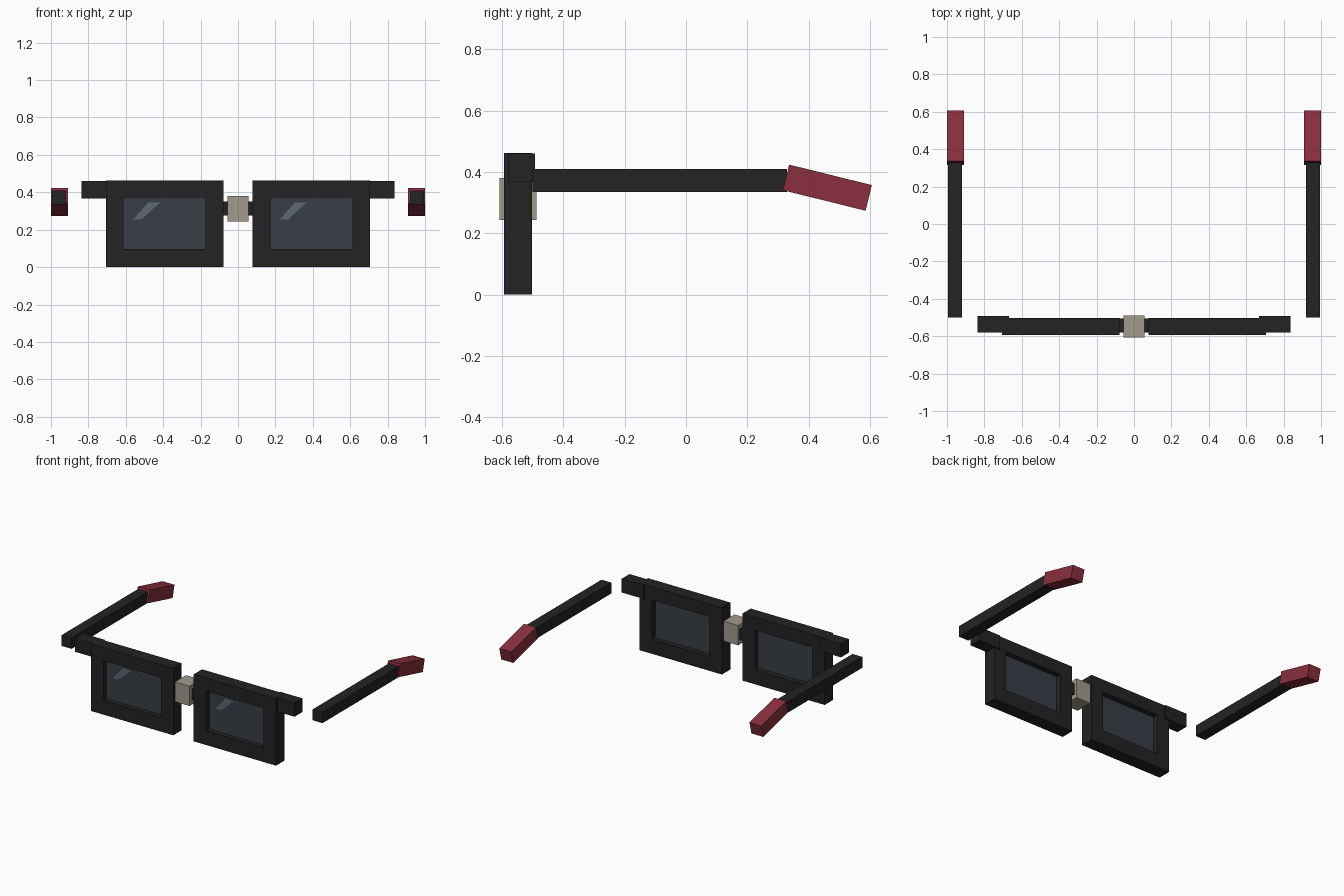
import bpy, bmesh, math
from mathutils import Matrix

if "Cube" in bpy.data.objects:
    bpy.data.objects.remove(bpy.data.objects["Cube"])


def material(name, hex_rgb):
    def lin(c):
        c /= 255
        return c / 12.92 if c <= 0.04045 else ((c + 0.055) / 1.055) ** 2.4
    m = bpy.data.materials.new(name)
    m.diffuse_color = (*[lin(c) for c in hex_rgb], 1)
    m.use_nodes = True
    m.node_tree.nodes["Principled BSDF"].inputs["Base Color"].default_value = m.diffuse_color
    return m


BLACK = material("black plastic", (35, 35, 35))
LENS = material("dark lens", (56, 62, 70))
GLINT = material("lens glint", (94, 106, 113))
TAPE = material("beige tape", (162, 154, 140))
RED = material("dark red", (138, 47, 63))


def finish(name, bm, mat):
    bmesh.ops.recalc_face_normals(bm, faces=bm.faces)
    me = bpy.data.meshes.new(name)
    bm.to_mesh(me)
    bm.free()
    me.materials.append(mat)
    ob = bpy.data.objects.new(name, me)
    bpy.context.collection.objects.link(ob)
    return ob


def box(name, x, y, z, mat, tilt=0):
    """Box from (min, max) ranges, tilted about the x axis through its centre."""
    bm = bmesh.new()
    centre = Matrix.Translation([sum(r) / 2 for r in (x, y, z)])
    size = Matrix.Diagonal((x[1] - x[0], y[1] - y[0], z[1] - z[0], 1))
    bmesh.ops.create_cube(bm, size=1, matrix=centre @ Matrix.Rotation(tilt, 4, 'X') @ size)
    return finish(name, bm, mat)


def rim(name, cx):
    """Rectangular frame with a rectangular opening."""
    bm = bmesh.new()
    loops = []
    for y in (-0.594, -0.503):
        for hw, z0, z1 in ((0.314, 0.0, 0.462), (0.219, 0.098, 0.372)):
            loops.append([bm.verts.new((cx + sx * hw, y, z)) for sx, z in
                          ((-1, z0), (1, z0), (1, z1), (-1, z1))])
    front_out, front_in, back_out, back_in = loops
    for a, b in ((front_out, front_in), (back_out, back_in),
                 (front_out, back_out), (front_in, back_in)):
        for i in range(4):
            j = (i + 1) % 4
            bm.faces.new((a[i], a[j], b[j], b[i]))
    return finish(name, bm, BLACK)


def glint(name, cx):
    """Thin slanted reflection plate on the front of a lens."""
    bm = bmesh.new()
    f = bm.faces.new([bm.verts.new((cx + x, -0.564, z)) for x, z in
                      ((-0.17, 0.254), (-0.125, 0.254), (-0.025, 0.345), (-0.088, 0.345))])
    ext = bmesh.ops.extrude_face_region(bm, geom=[f])
    bmesh.ops.translate(bm, vec=(0, 0.005, 0),
                        verts=[v for v in ext["geom"] if isinstance(v, bmesh.types.BMVert)])
    return finish(name, bm, GLINT)


for side, s in (("left", -1), ("right", 1)):
    def span(a, b):
        return tuple(sorted((s * a, s * b)))
    cx = s * 0.392
    # Front: rim, lens and reflection (the reflection is not mirrored)
    rim(side + "_rim", cx)
    box(side + "_lens", (cx - 0.222, cx + 0.222), (-0.56, -0.54), (0.095, 0.375), LENS)
    glint(side + "_glint", cx)
    # Corner hinge block, temple arm and bent ear tip
    box(side + "_hinge", span(0.668, 0.837), (-0.579, -0.493), (0.367, 0.461), BLACK)
    box(side + "_temple", span(0.92, 0.995), (-0.5, 0.33), (0.335, 0.41), BLACK)
    box(side + "_ear_tip", span(0.909, 1.0), (0.322, 0.6), (0.306, 0.392), RED,
        tilt=math.radians(-13.9))

# Nose bridge with tape wrapped round it
box("bridge", (-0.09, 0.09), (-0.58, -0.505), (0.275, 0.35), BLACK)
box("bridge_tape", (-0.056, 0.056), (-0.608, -0.488), (0.243, 0.38), TAPE)
